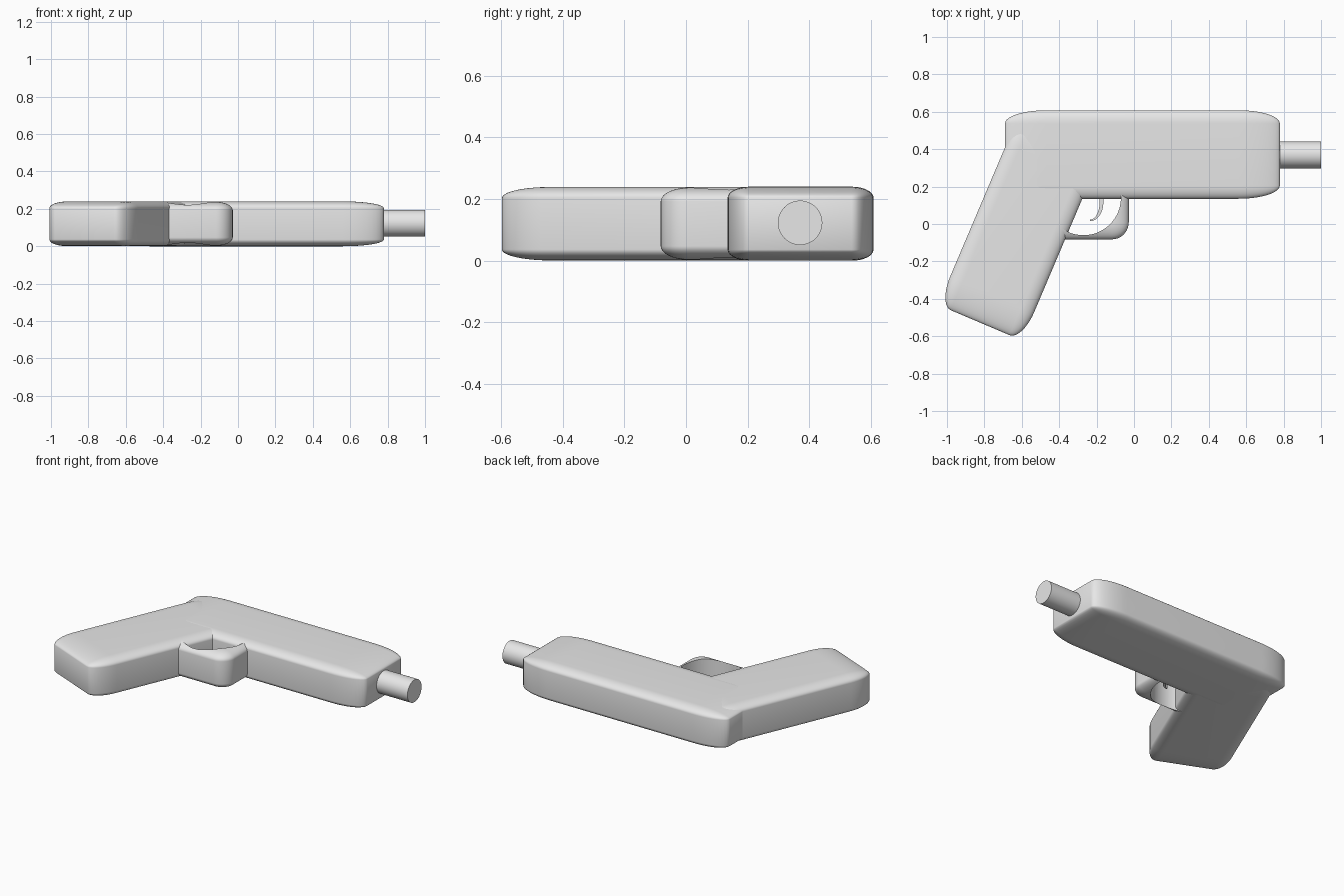
import bpy, bmesh, math
from mathutils import Matrix, Vector

cube = bpy.data.objects.get("Cube")
if cube:
    bpy.data.objects.remove(cube, do_unlink=True)

grey = bpy.data.materials.new("plain_grey")
grey.use_nodes = True
colour = (0.8, 0.8, 0.8, 1)
grey.diffuse_color = colour
grey.node_tree.nodes["Principled BSDF"].inputs["Base Color"].default_value = colour

MID = 0.12  # height of the symmetry plane


def finish(name, bm):
    """Turn a bmesh into a smooth-shaded object."""
    bmesh.ops.recalc_face_normals(bm, faces=bm.faces[:])
    mesh = bpy.data.meshes.new(name)
    bm.to_mesh(mesh)
    bm.free()
    mesh.materials.append(grey)
    obj = bpy.data.objects.new(name, mesh)
    bpy.context.collection.objects.link(obj)
    smooth(obj)
    return obj


def smooth(obj):
    bpy.ops.object.select_all(action='DESELECT')
    obj.select_set(True)
    bpy.context.view_layer.objects.active = obj
    bpy.ops.object.shade_smooth_by_angle(angle=math.radians(35))


def soft_box(name, low, high, rounding, turn=0):
    """Rounded unit cube stretched between two corners, then turned about z."""
    low, high = Vector(low), Vector(high)
    bm = bmesh.new()
    bmesh.ops.create_cube(bm, size=1)
    bmesh.ops.bevel(bm, geom=bm.edges[:], offset=rounding, segments=10,
                    profile=0.5, affect='EDGES')
    stretch = Matrix.Diagonal((*(high - low), 1))
    bm.transform(Matrix.Rotation(turn, 4, 'Z')
                 @ Matrix.Translation((low + high) / 2) @ stretch)
    return finish(name, bm)


def rod(name, centre, radius, length, axis=None):
    bm = bmesh.new()
    bmesh.ops.create_cone(bm, cap_ends=True, segments=64, radius1=radius,
                          radius2=radius, depth=length)
    if axis:
        bm.transform(Matrix.Rotation(math.pi / 2, 4, axis))
    bm.transform(Matrix.Translation(centre))
    return finish(name, bm)


# Main body and slanted grip
soft_box("body", (-0.69, 0.135, 0), (0.78, 0.608, 0.24), 0.15)
soft_box("grip", (-0.795, -0.807, 0.001), (-0.307, 0.29, 0.239), 0.15,
         math.radians(-23))

# Barrel
rod("barrel", (0.85, 0.37, 0.123), 0.072, 0.3, 'Y')

# Guard: rounded block with a round finger hole
guard = soft_box("trigger_guard", (-0.5, -0.082, 0.003), (-0.028, 0.4, 0.237), 0.19)
hole = rod("hole_cutter", (-0.27, 0.14, MID), 0.2, 1)
hole.hide_render = True
cut = guard.modifiers.new("finger_hole", 'BOOLEAN')
cut.operation = 'DIFFERENCE'
cut.solver = 'EXACT'
cut.object = hole
bpy.context.view_layer.objects.active = guard
bpy.ops.object.modifier_apply(modifier=cut.name)
bpy.data.objects.remove(hole, do_unlink=True)
smooth(guard)

# Trigger: curved blade between two arcs that meet at the tip
bm = bmesh.new()
outline = []
steps = 14
for i in range(steps + 1):
    a = -math.pi / 2 * (1 - i / steps)
    outline.append((-0.235 + 0.071 * math.cos(a), 0.115 + 0.1 * math.sin(a)))
outline += [(-0.164, 0.17), (-0.184, 0.17)]
for i in range(steps + 1):
    a = -math.pi / 2 * i / steps
    outline.append((-0.235 + 0.051 * math.cos(a), 0.115 + 0.092 * math.sin(a)))
face = bm.faces.new([bm.verts.new((x, y, MID - 0.035)) for x, y in outline])
side = bmesh.ops.extrude_face_region(bm, geom=[face])
bmesh.ops.translate(bm, vec=(0, 0, 0.07),
                    verts=[v for v in side["geom"] if isinstance(v, bmesh.types.BMVert)])
finish("trigger", bm)
